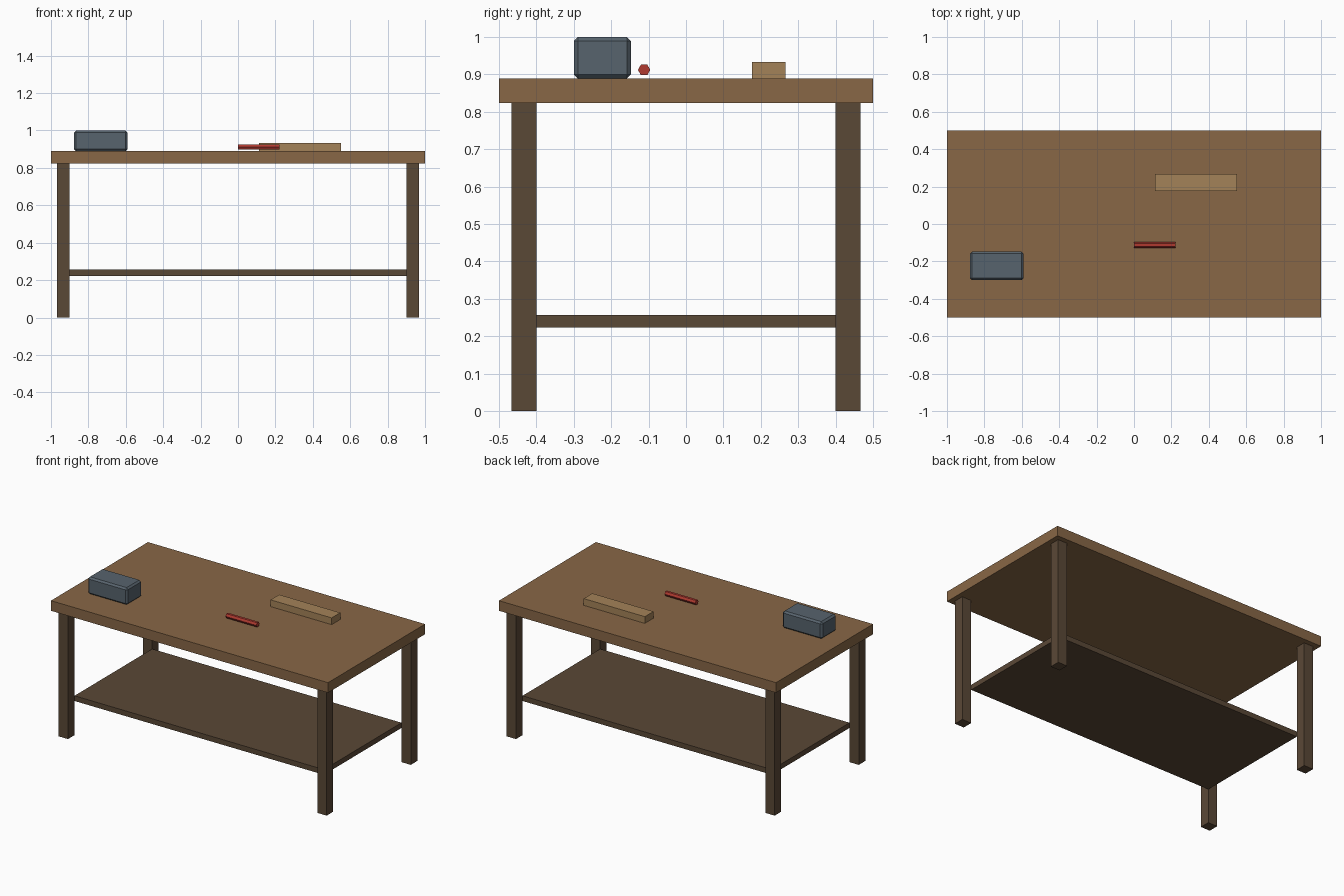
import bpy, math

if "Cube" in bpy.data.objects:
    bpy.data.objects.remove(bpy.data.objects["Cube"])


def material(name, r, g, b):
    """Flat material from 0-255 display values, stored as linear."""
    def lin(c):
        c /= 255
        return c / 12.92 if c <= 0.04045 else ((c + 0.055) / 1.055) ** 2.4
    m = bpy.data.materials.new(name)
    m.diffuse_color = (lin(r), lin(g), lin(b), 1)
    m.use_nodes = True
    m.node_tree.nodes["Principled BSDF"].inputs["Base Color"].default_value = m.diffuse_color
    return m


def box(name, x, y, z, mat, bevel=0):
    """Box spanning the given (min, max) ranges."""
    bpy.ops.mesh.primitive_cube_add(size=1, location=[sum(r) / 2 for r in (x, y, z)])
    ob = bpy.context.object
    ob.name = name
    ob.scale = [r[1] - r[0] for r in (x, y, z)]
    bpy.ops.object.transform_apply(location=False, rotation=False, scale=True)
    ob.data.materials.append(mat)
    if bevel:
        mod = ob.modifiers.new("bevel", 'BEVEL')
        mod.width = bevel
        mod.segments = 1
    return ob


table_wood = material("table wood", 136, 103, 70)
dark_wood = material("dark wood", 90, 72, 54)
light_wood = material("light wood", 164, 130, 88)
steel = material("blue grey steel", 87, 99, 109)
red = material("red", 176, 58, 48)

TOP = 0.889      # working surface height
UNDER = 0.823    # underside of the top

# Table top and lower shelf
box("table_top", (-1, 1), (-0.5, 0.5), (UNDER, TOP), table_wood)
box("lower_shelf", (-0.9, 0.9), (-0.4, 0.4), (0.223, 0.257), dark_wood)

# Four square legs
for sx, side in ((-1, "left"), (1, "right")):
    for sy, end in ((-1, "front"), (1, "back")):
        box(f"leg_{end}_{side}", sorted((sx * 0.9, sx * 0.967)),
            sorted((sy * 0.4, sy * 0.467)), (0, UNDER), dark_wood)

# Bevelled metal case and plain timber block
box("metal_case", (-0.877, -0.591), (-0.3, -0.147), (TOP, 1.0), steel, bevel=0.011)
box("timber_block", (0.111, 0.552), (0.177, 0.266), (TOP, 0.933), light_wood)

# Hexagonal red rod lying along x, flat side up
bpy.ops.mesh.primitive_cylinder_add(vertices=6, radius=0.0165, depth=0.222,
                                    location=(0.111, -0.112, 0.912),
                                    rotation=(0, math.pi / 2, 0))
rod = bpy.context.object
rod.name = "hex_rod"
rod.data.materials.append(red)
